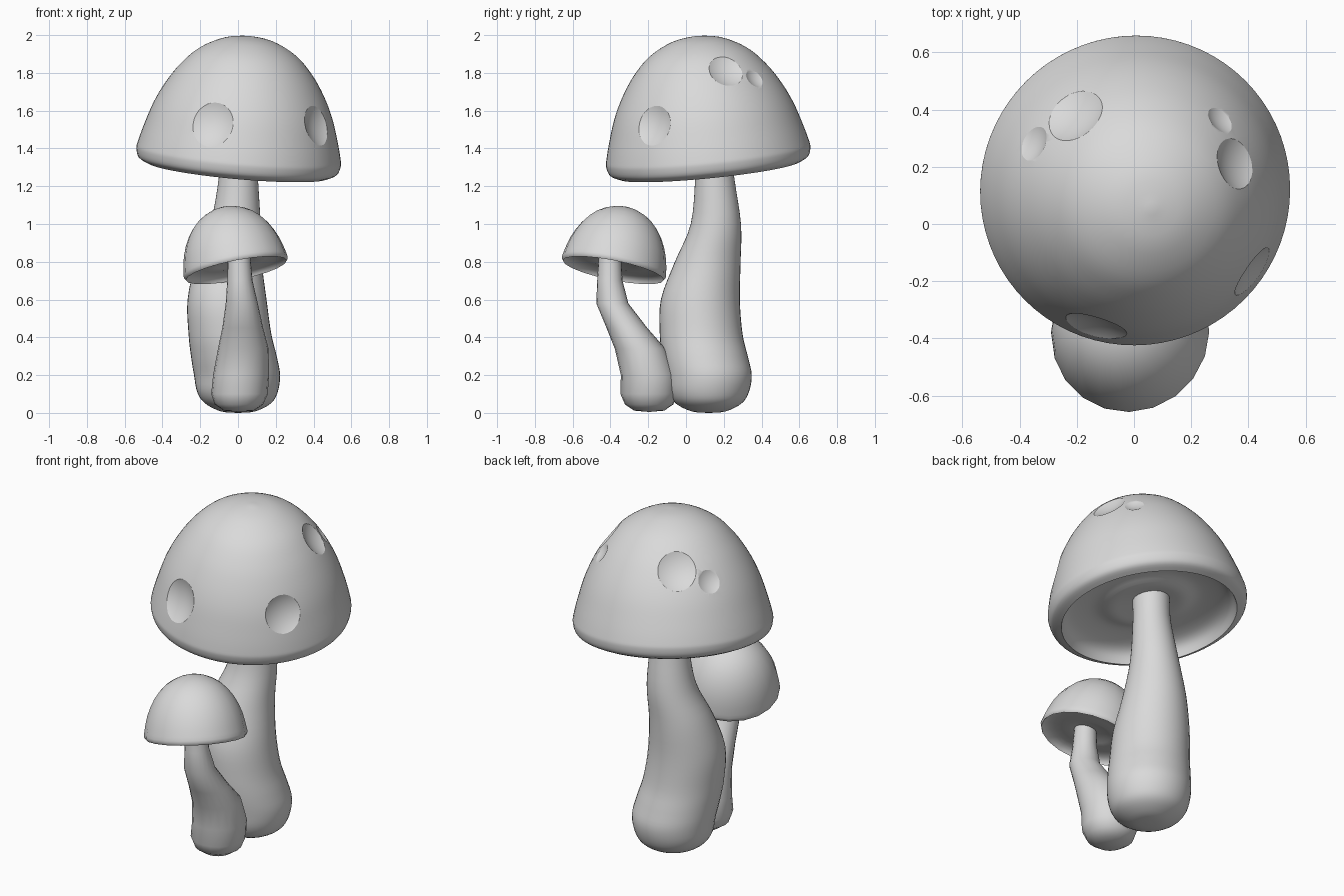
import bpy, bmesh, math
from mathutils import Vector, Matrix

cube = bpy.data.objects.get("Cube")
if cube:
    bpy.data.objects.remove(cube, do_unlink=True)

# One plain grey for everything
grey = bpy.data.materials.new("plain_grey")
grey.use_nodes = True
grey.diffuse_color = (0.7, 0.7, 0.7, 1)
grey.node_tree.nodes["Principled BSDF"].inputs["Base Color"].default_value = (0.7, 0.7, 0.7, 1)


def smooth_points(points, steps):
    """Catmull-Rom refinement of a list of tuples."""
    pts = [Vector(p) for p in points]
    out = []
    for i in range(len(pts) - 1):
        a, b = pts[max(i - 1, 0)], pts[i]
        c, d = pts[i + 1], pts[min(i + 2, len(pts) - 1)]
        for s in range(steps):
            t = s / steps
            out.append(0.5 * (2 * b + (c - a) * t + (2 * a - 5 * b + 4 * c - d) * t ** 2
                              + (3 * b - a - 3 * c + d) * t ** 3))
    return out + [pts[-1]]


def loft(name, rings, sides, matrix=None):
    """Closed round skin through rings of (x, y, z, radius)."""
    bm = bmesh.new()
    loops = []
    for x, y, z, r in rings:
        r = max(r, 0.0)
        loops.append([bm.verts.new((x + r * math.cos(math.tau * k / sides),
                                    y + r * math.sin(math.tau * k / sides), z))
                      for k in range(sides)])
    for lo, hi in zip(loops, loops[1:]):
        for k in range(sides):
            n = (k + 1) % sides
            bm.faces.new((lo[k], lo[n], hi[n], hi[k]))
    bmesh.ops.remove_doubles(bm, verts=bm.verts, dist=1e-5)
    bmesh.ops.recalc_face_normals(bm, faces=bm.faces)
    if matrix:
        bm.transform(matrix)
    mesh = bpy.data.meshes.new(name)
    bm.to_mesh(mesh)
    bm.free()
    mesh.materials.append(grey)
    obj = bpy.data.objects.new(name, mesh)
    bpy.context.collection.objects.link(obj)
    return obj


def cap(name, outer, inner, steps, sides, centre, normal):
    """Revolve dome and hollow underside, then tilt onto the given normal."""
    profile = smooth_points(outer, steps) + smooth_points(inner, steps)[1:]
    tilt = Vector((0, 0, 1)).rotation_difference(Vector(normal)).to_matrix().to_4x4()
    return loft(name, [(0, 0, z, r) for r, z in profile], sides,
                Matrix.Translation(centre) @ tilt)


def activate(obj):
    bpy.ops.object.select_all(action='DESELECT')
    obj.select_set(True)
    bpy.context.view_layer.objects.active = obj


# Large mushroom
large_stalk = loft("large_stalk", smooth_points([
    (0, .12, 0, 0), (0, .12, .008, .09), (0, .12, .05, .174), (-.003, .12, .11, .213),
    (-.005, .12, .2, .228), (-.022, .10, .3, .227), (-.043, .08, .42, .219),
    (-.058, .076, .6, .209), (-.048, .115, .8, .174), (-.013, .158, 1.0, .133),
    (.002, .152, 1.25, .103), (.002, .145, 1.44, .092), (.002, .145, 1.46, 0)], 4), 40)

large_cap = cap(
    "large_cap",
    [(0, .717), (.13, .696), (.258, .63), (.352, .535), (.422, .43), (.475, .32),
     (.514, .2), (.538, .11), (.543, .07), (.528, .025), (.48, 0)],
    [(.48, 0), (.455, .055), (.4, .088), (.29, .108), (.2, .088), (.12, .095), (0, .11)],
    4, 72, (-.003, .125, 1.285), (.09, -.10, 1))

# Round dimples cut into the large cap: position, radius
dimples = [((-.14, -.37, 1.535), .11), ((.425, -.18, 1.525), .1),
           ((.365, .22, 1.82), .092), ((.325, .385, 1.79), .052),
           ((-.22, .39, 1.82), .105), ((-.39, .3, 1.77), .063)]
spots = []
for near, a in dimples:
    _, p, n, _ = large_cap.closest_point_on_mesh(Vector(near))
    depth = .22 * a
    radius = (a * a + depth * depth) / (2 * depth)
    spots.append((p + n * (radius - depth - a * a), n.copy(), radius))
for centre, n, radius in spots:
    arc = [(0, 0, -radius * math.cos(math.pi * i / 60), radius * math.sin(math.pi * i / 60))
           for i in range(61)]
    turn = Vector((0, 0, 1)).rotation_difference(n).to_matrix().to_4x4()
    cutter = loft("dimple_cutter", arc, 48, Matrix.Translation(centre) @ turn)
    cutter.hide_render = True
    activate(large_cap)
    mod = large_cap.modifiers.new("dimple", 'BOOLEAN')
    mod.operation, mod.solver, mod.object = 'DIFFERENCE', 'EXACT', cutter
    bpy.ops.object.modifier_apply(modifier=mod.name)
    bpy.data.objects.remove(cutter, do_unlink=True)

# Small mushroom
small_stalk = loft("small_stalk", [
    (.005, -.195, .005, 0), (.005, -.195, .012, .08), (.005, -.195, .045, .128),
    (.008, -.197, .1, .15), (.016, -.197, .2, .148), (.028, -.243, .34, .134),
    (.025, -.313, .45, .108), (.02, -.39, .58, .085), (.01, -.403, .7, .067),
    (.006, -.403, .82, .06), (.006, -.403, .83, 0)], 20)

small_cap = cap(
    "small_cap",
    [(0, .348), (.07, .335), (.15, .293), (.215, .22), (.257, .13), (.277, .045), (.28, .015),
     (.272, 0)],
    [(.272, 0), (.257, .022), (.21, .038), (.13, .035), (.08, .045), (0, .05)],
    2, 20, (-.009, -.385, .755), (-.2, .2, 1))

for obj in (large_stalk, large_cap, small_stalk, small_cap):
    activate(obj)
    bpy.ops.object.shade_smooth_by_angle(angle=math.radians(30 if obj is large_cap else 50))
